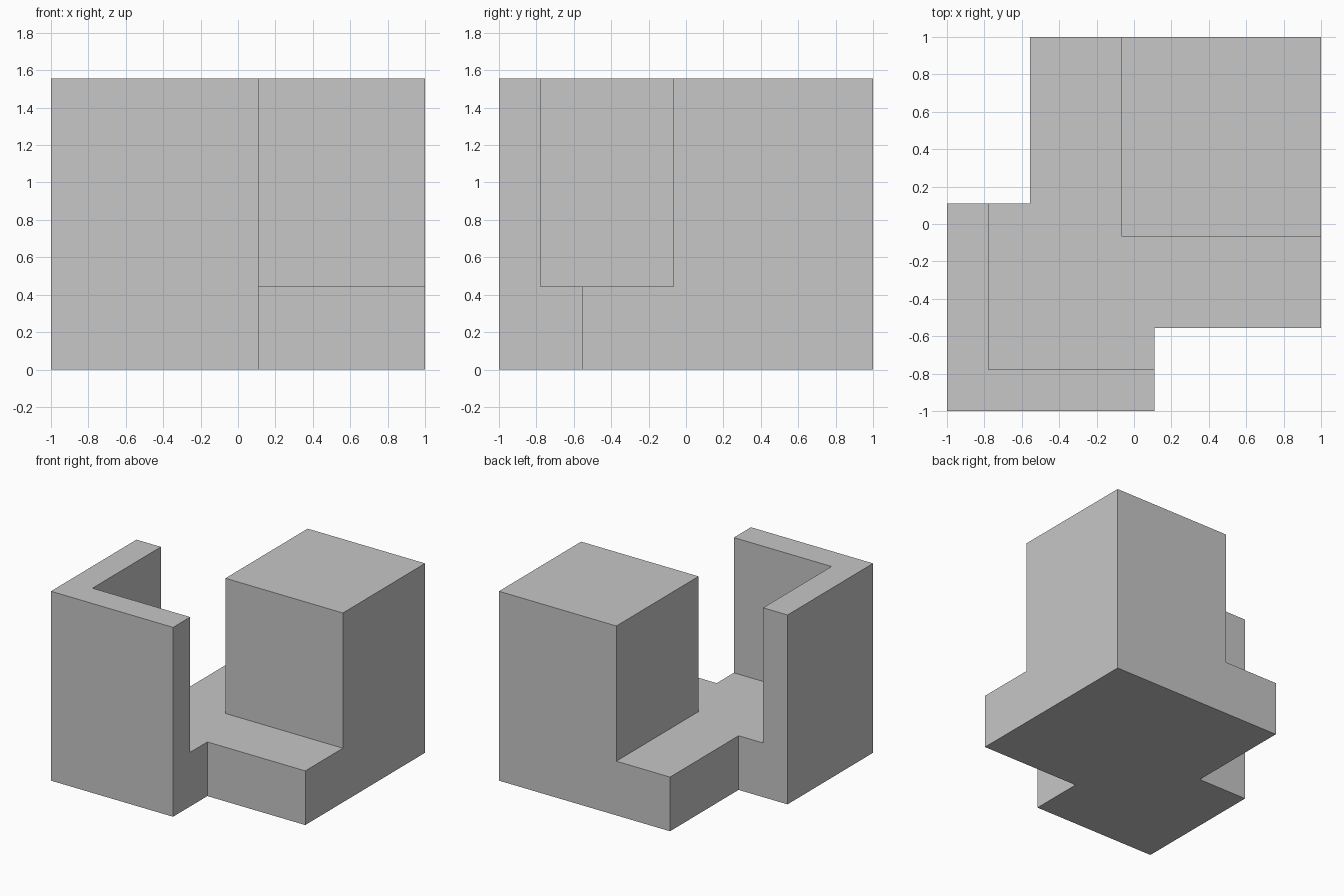
import bpy
import bmesh

cube = bpy.data.objects.get("Cube")
if cube:
    bpy.data.objects.remove(cube, do_unlink=True)

# Key positions, the same along x and y
OUT, WALL, STEP, TOWER, END, FAR = -1.0, -0.778, -0.555, -0.067, 0.11, 1.0
FLOOR_Z, TOP_Z = 0.445, 1.556

# Footprints that share their corners
wall = [(OUT, OUT), (END, OUT), (END, WALL), (WALL, WALL), (WALL, END), (OUT, END)]
tower = [(TOWER, TOWER), (FAR, TOWER), (FAR, FAR), (TOWER, FAR)]
floor = [(END, WALL), (END, STEP), (FAR, STEP), (FAR, TOWER), (TOWER, TOWER),
         (TOWER, FAR), (STEP, FAR), (STEP, END), (WALL, END), (WALL, WALL)]

bm = bmesh.new()
corners = {}


def add_footprint(points):
    for p in points:
        if p not in corners:
            corners[p] = bm.verts.new((*p, 0))
    return bm.faces.new([corners[p] for p in points])


def raise_faces(faces, height, keep):
    result = bmesh.ops.extrude_face_region(bm, geom=faces, use_keep_orig=keep)["geom"]
    verts = [g for g in result if isinstance(g, bmesh.types.BMVert)]
    bmesh.ops.translate(bm, verts=verts, vec=(0, 0, height))
    return [g for g in result if isinstance(g, bmesh.types.BMFace)]


# Base slab, then the corner wall and the square tower
slab_tops = raise_faces([add_footprint(p) for p in (wall, tower, floor)], FLOOR_Z, True)
slab_tops = [f for f in slab_tops if all(v.co.z > FLOOR_Z - 0.01 for v in f.verts)]
for top in [f for f in slab_tops if len(f.verts) != len(floor)]:
    raise_faces([top], TOP_Z - FLOOR_Z, False)

# Merge flat neighbours into whole faces
bmesh.ops.recalc_face_normals(bm, faces=bm.faces)
bmesh.ops.dissolve_limit(bm, angle_limit=0.01, verts=bm.verts, edges=bm.edges)
bmesh.ops.recalc_face_normals(bm, faces=bm.faces)

mesh = bpy.data.meshes.new("stepped_block")
bm.to_mesh(mesh)
bm.free()
block = bpy.data.objects.new("stepped_block", mesh)
bpy.context.collection.objects.link(block)

# Plain grey
grey = bpy.data.materials.new("light_grey")
grey.use_nodes = True
colour = (0.57, 0.57, 0.57, 1)
grey.diffuse_color = colour
grey.node_tree.nodes["Principled BSDF"].inputs["Base Color"].default_value = colour
mesh.materials.append(grey)
